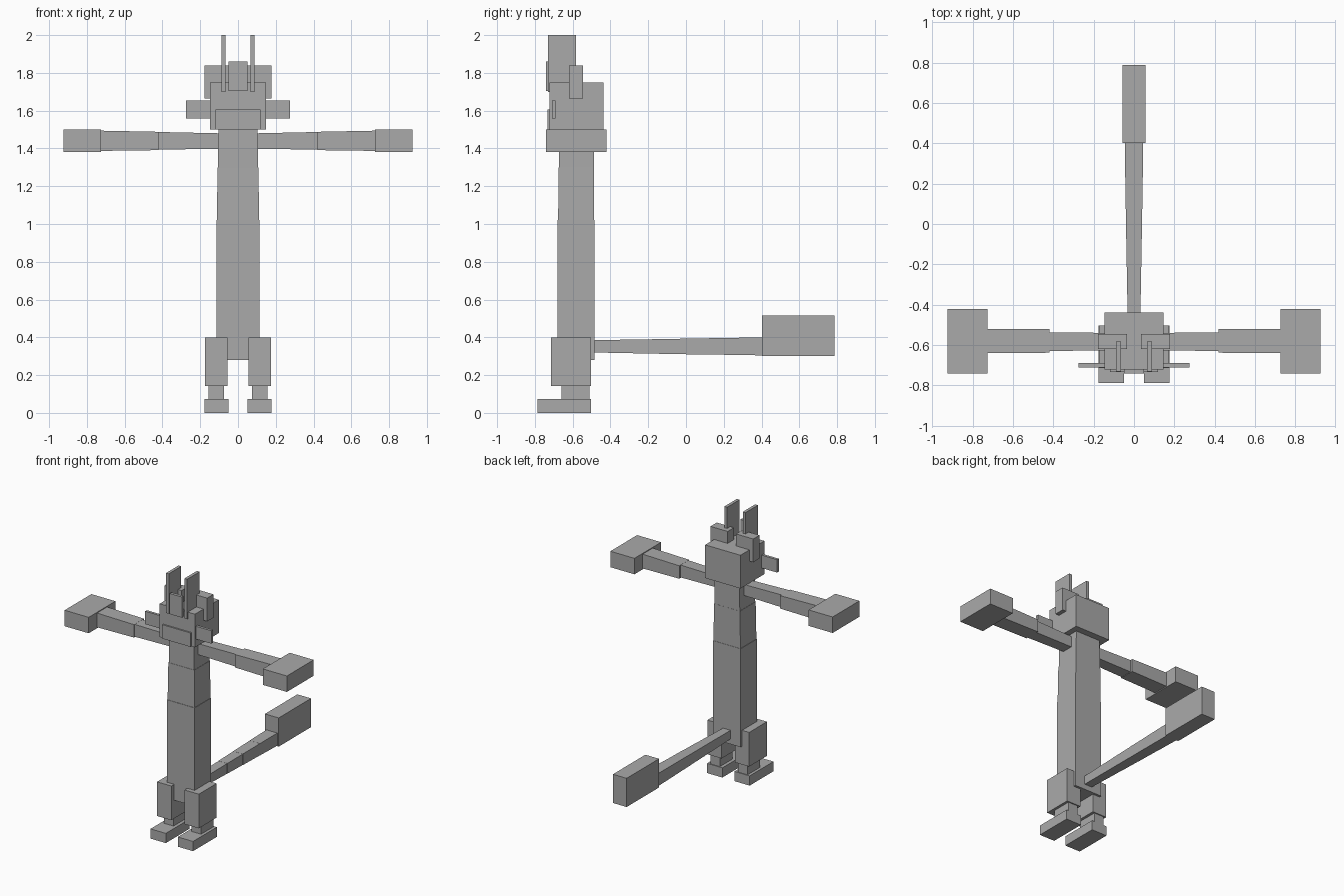
import bpy, bmesh

if "Cube" in bpy.data.objects:
    bpy.data.objects.remove(bpy.data.objects["Cube"])

grey = bpy.data.materials.new("plain grey")
grey.diffuse_color = (0.4, 0.4, 0.4, 1)
grey.use_nodes = True
grey.node_tree.nodes["Principled BSDF"].inputs["Base Color"].default_value = grey.diffuse_color


def segment(name, axis, start, end, rect0, rect1=None):
    """Box along an axis; each rect is (lo_a, hi_a, lo_b, hi_b) on the other two axes."""
    others = [i for i in range(3) if i != axis]
    bm = bmesh.new()
    rings = []
    for pos, (a0, a1, b0, b1) in ((start, rect0), (end, rect1 or rect0)):
        ring = []
        for a, b in ((a0, b0), (a1, b0), (a1, b1), (a0, b1)):
            co = [0, 0, 0]
            co[axis], co[others[0]], co[others[1]] = pos, a, b
            ring.append(bm.verts.new(co))
        rings.append(ring)
    low, high = rings
    bm.faces.new(low)
    bm.faces.new(high)
    for i in range(4):
        j = (i + 1) % 4
        bm.faces.new((low[i], low[j], high[j], high[i]))
    bmesh.ops.recalc_face_normals(bm, faces=bm.faces)
    mesh = bpy.data.meshes.new(name)
    bm.to_mesh(mesh)
    bm.free()
    mesh.materials.append(grey)
    obj = bpy.data.objects.new(name, mesh)
    bpy.context.collection.objects.link(obj)
    return obj


def box(name, x, y, z):
    return segment(name, 2, z[0], z[1], (*x, *y))


def mirrored(obj):
    obj.modifiers.new("Mirror", 'MIRROR').use_axis[0] = True
    obj.modifiers["Mirror"].use_mirror_merge = False


# Torso: stacked segments, slightly narrower towards the neck
segment("hips", 2, 0.28, 0.70, (-0.115, 0.115, -0.68, -0.485))
segment("belly", 2, 0.70, 1.02, (-0.115, 0.115, -0.68, -0.485))
segment("chest", 2, 1.02, 1.30, (-0.112, 0.112, -0.677, -0.487),
        (-0.108, 0.108, -0.674, -0.487))
segment("neck", 2, 1.30, 1.50, (-0.106, 0.106, -0.672, -0.488),
        (-0.104, 0.104, -0.67, -0.488))

# Head and face
box("head", (-0.147, 0.147), (-0.722, -0.438), (1.50, 1.75))
box("muzzle", (-0.118, 0.118), (-0.733, -0.71), (1.50, 1.605))
box("forehead_tuft", (-0.05, 0.05), (-0.74, -0.718), (1.705, 1.86))
mirrored(box("cheek_whisker", (0.13, 0.275), (-0.71, -0.69), (1.558, 1.655)))
mirrored(box("ear", (0.035, 0.178), (-0.62, -0.545), (1.665, 1.84)))
mirrored(box("horn_blade", (0.065, 0.088), (-0.73, -0.582), (1.70, 2.0)))

# Arms held straight out
mirrored(segment("upper_arm", 0, 0.09, 0.42,
                 (-0.625, -0.54, 1.398, 1.48), (-0.63, -0.537, 1.394, 1.487)))
mirrored(segment("forearm", 0, 0.42, 0.725,
                 (-0.638, -0.52, 1.391, 1.488), (-0.64, -0.52, 1.387, 1.494)))
mirrored(box("hand", (0.725, 0.925), (-0.74, -0.422), (1.38, 1.50)))

# Legs
mirrored(box("thigh", (0.055, 0.174), (-0.714, -0.502), (0.143, 0.40)))
mirrored(box("shin", (0.075, 0.155), (-0.66, -0.51), (0.07, 0.15)))
mirrored(box("foot", (0.05, 0.177), (-0.787, -0.504), (0.0, 0.073)))

# Tail: short segments widening towards a block at the tip
stops = [-0.52, -0.35, -0.18, 0.0, 0.20, 0.405]
for i in range(5):
    def rect(t):
        w = 0.031 + 0.015 * t
        h = 0.032 + 0.016 * t
        return (-w, w, 0.352 - h, 0.352 + h)
    segment(f"tail_segment_{i + 1}", 1, stops[i], stops[i + 1],
            rect(i / 5), rect((i + 0.8) / 5))
box("tail_tip", (-0.057, 0.057), (0.402, 0.787), (0.30, 0.516))
